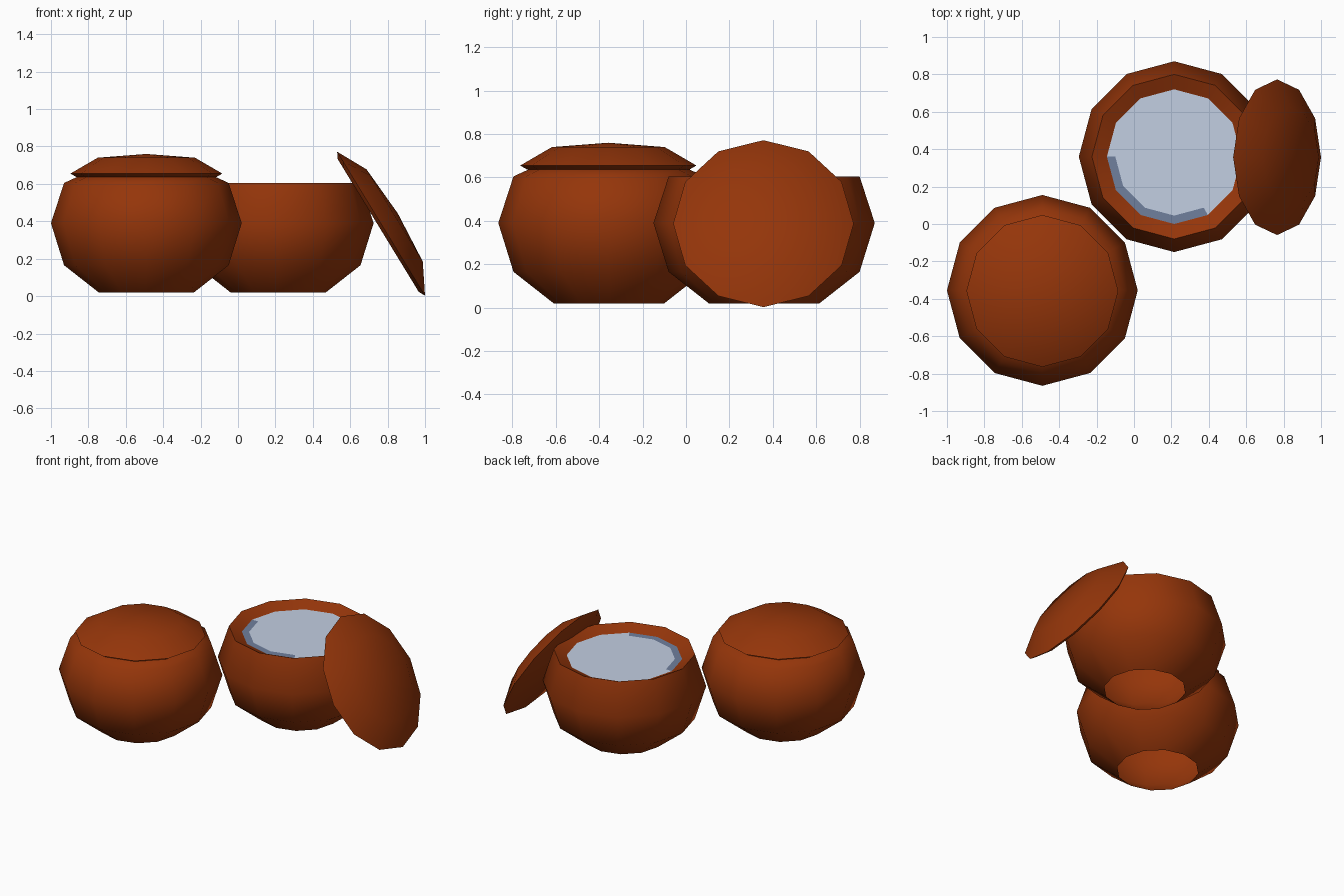
import bpy, bmesh, math
from mathutils import Matrix, Vector

if "Cube" in bpy.data.objects:
    bpy.data.objects.remove(bpy.data.objects["Cube"])

SIDES = 12

def material(name, rgb):
    m = bpy.data.materials.new(name)
    m.diffuse_color = (*rgb, 1)
    m.use_nodes = True
    m.node_tree.nodes["Principled BSDF"].inputs["Base Color"].default_value = m.diffuse_color
    return m

clay = material("terracotta", (0.30, 0.036, 0.003))
pale = material("pale blue", (0.54, 0.62, 0.76))
slate = material("slate blue", (0.16, 0.215, 0.34))

def lathe(name, profile, matrix, mats, angle=45):
    """Spin (radius, z) points round z; radius 0 closes the shape."""
    bm = bmesh.new()
    rings = []
    for r, z in profile:
        n = 1 if r == 0 else SIDES
        rings.append([bm.verts.new((r * math.cos(2 * math.pi * i / SIDES),
                                    r * math.sin(2 * math.pi * i / SIDES), z))
                      for i in range(n)])
    for a, b in zip(rings, rings[1:]):
        for i in range(SIDES):
            j = (i + 1) % SIDES
            quad = [a[i % len(a)], a[j % len(a)], b[j % len(b)], b[i % len(b)]]
            bm.faces.new(list(dict.fromkeys(quad)))
    bm.transform(matrix)
    mesh = bpy.data.meshes.new(name)
    bm.to_mesh(mesh)
    bm.free()
    for m in mats:
        mesh.materials.append(m)
    ob = bpy.data.objects.new(name, mesh)
    bpy.context.collection.objects.link(ob)
    bpy.ops.object.select_all(action='DESELECT')
    ob.select_set(True)
    bpy.context.view_layer.objects.active = ob
    bpy.ops.object.shade_smooth_by_angle(angle=math.radians(angle))
    return ob

# Shared profiles: the pots are open underneath
body = [(0.255, 0.02), (0.44, 0.165), (0.51, 0.39), (0.44, 0.605)]
lid = [(0, -0.018), (0.375, -0.018), (0.406, 0), (0.26, 0.085), (0, 0.105)]

# Closed pot with its lid
closed_at = Matrix.Translation((-0.49, -0.355, 0))
lathe("closed_pot", body + [(0.37, 0.637)], closed_at, [clay], angle=80)
lathe("closed_lid", lid, Matrix.Translation((-0.49, -0.358, 0.655)), [clay])

# Open pot whose rim slopes inward
open_at = Matrix.Translation((0.215, 0.36, 0))
lathe("open_pot", body + [(0.36, 0.568)], open_at, [clay])

# Contents just inside the rim, with a darker edge on the front left
fill = lathe("contents", [(0.36, 0.568), (0.315, 0.568), (0, 0.568)], open_at,
             [pale, slate])
for p in fill.data.polygons:
    d = p.center - Vector((0.215, 0.36, 0.568))
    angle = math.degrees(math.atan2(d.y, d.x)) % 360
    if d.length > 0.3 and 180 < angle < 300:
        p.material_index = 1

# Loose lid leaning against the open pot, slightly stretched down the slope
down = Vector((0.47, 0, -0.77)).normalized()
out = Vector((0.77, 0, 0.47)).normalized()
lean = Matrix.Translation((0.765, 0.357, 0.387)) @ Matrix((
    (down.x * 1.11, 0, out.x, 0),
    (0, 1.025, 0, 0),
    (down.z * 1.11, 0, out.z, 0),
    (0, 0, 0, 1)))
lathe("leaning_lid", lid, lean, [clay])
